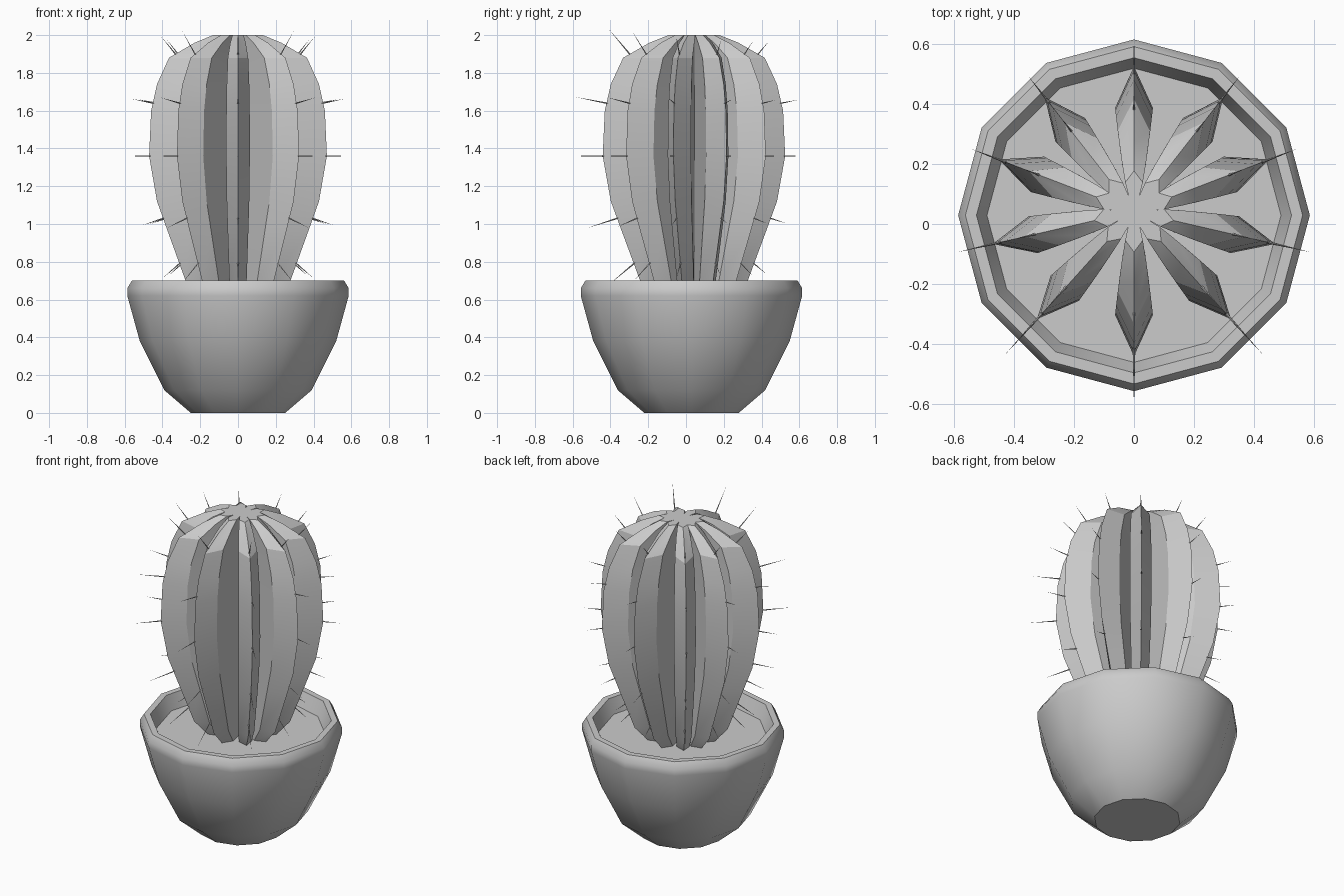
import bpy, bmesh
from math import sin, cos, radians, pi
from mathutils import Vector

cube = bpy.data.objects.get("Cube")
if cube:
    bpy.data.objects.remove(cube, do_unlink=True)

grey = bpy.data.materials.new("plain grey")
grey.use_nodes = True
grey.diffuse_color = (0.6, 0.6, 0.6, 1)
grey.node_tree.nodes["Principled BSDF"].inputs["Base Color"].default_value = (0.6, 0.6, 0.6, 1)

POT_Y, PLANT_Y, SOIL_Z = 0.029, 0.042, 0.61


def finish(bm, name, y, smooth=None):
    """Turn a bmesh into a named object, optionally smooth by angle."""
    bmesh.ops.recalc_face_normals(bm, faces=bm.faces)
    mesh = bpy.data.meshes.new(name)
    bm.to_mesh(mesh)
    bm.free()
    mesh.materials.append(grey)
    obj = bpy.data.objects.new(name, mesh)
    obj.location.y = y
    bpy.context.collection.objects.link(obj)
    if smooth:
        bpy.ops.object.select_all(action='DESELECT')
        obj.select_set(True)
        bpy.context.view_layer.objects.active = obj
        bpy.ops.object.shade_smooth_by_angle(angle=radians(smooth))
    return obj


def loft(bm, rings):
    """Skin closed rings of points, capping both ends."""
    loops = [[bm.verts.new(p) for p in ring] for ring in rings]
    for a, b in zip(loops, loops[1:]):
        n = len(a)
        for i in range(n):
            j = (i + 1) % n
            bm.faces.new((a[i], a[j], b[j], b[i]))
    bm.faces.new(loops[0][::-1])
    bm.faces.new(loops[-1])


def circle(r, z, sides=12):
    return [(r * cos(2 * pi * i / sides), r * sin(2 * pi * i / sides), z) for i in range(sides)]


# Twelve-sided bowl with a bevelled rim and inner wall
bm = bmesh.new()
pot_profile = [(0.25, 0), (0.39, 0.12), (0.52, 0.38), (0.586, 0.62), (0.586, 0.66),
               (0.562, 0.7), (0.525, 0.7), (0.488, SOIL_Z - 0.01)]
loft(bm, [circle(r, z) for r, z in pot_profile])
finish(bm, "pot", POT_Y, 32)

# Soil disc
bm = bmesh.new()
loft(bm, [circle(0.488, SOIL_Z - 0.008), circle(0.49, SOIL_Z)])
finish(bm, "soil", POT_Y)

# Ribs: angle and spine length for one side, mirrored to the other
half = [(-48, 0.16), (-13, 0.12), (21, 0.1), (52, 0.09)]
ribs = [(-90, 0.17)] + half + [(90, 0.09)] + [(180 - a, s) for a, s in reversed(half)]
body_profile = [(0.2, SOIL_Z - 0.005), (0.285, 0.7), (0.385, 0.97), (0.44, 1.12), (0.483, 1.36),
                (0.472, 1.6), (0.44, 1.74), (0.375, 1.88), (0.235, 1.96), (0.135, 2.0)]


def polar(r, angle, side=0):
    """Point at radius r along an angle, shifted sideways."""
    a = radians(angle)
    return r * cos(a) - side * sin(a), r * sin(a) + side * cos(a)


def star(r, z):
    """Cross-section: each rib has two shoulders, a ridge and a valley."""
    s = r / 0.483
    w = 0.063 * s ** 0.6
    pts = []
    for i, (a, _) in enumerate(ribs):
        nxt = ribs[(i + 1) % len(ribs)][0]
        if nxt < a:
            nxt += 360
        for p in (polar(0.345 * r / 0.483, a, -w), polar(r, a),
                  polar(0.345 * r / 0.483, a, w), polar(0.055, (a + nxt) / 2)):
            pts.append((*p, z))
    return pts


# Ribbed cactus body
bm = bmesh.new()
loft(bm, [star(r, z) for r, z in body_profile])
finish(bm, "cactus_body", PLANT_Y, 25)


def ridge_radius(z):
    for (r0, z0), (r1, z1) in zip(body_profile, body_profile[1:]):
        if z0 <= z <= z1:
            return r0 + (r1 - r0) * (z - z0) / (z1 - z0)


# Spines: five per rib, fanning from downward at the base to upward at the top
bm = bmesh.new()
for angle, length in ribs:
    for z, tilt in ((0.79, -40), (1.03, -18), (1.36, 0), (1.64, 11), (1.9, 50)):
        out = Vector((*polar(cos(radians(tilt)), angle), sin(radians(tilt))))
        base = Vector((*polar(ridge_radius(z), angle), z))
        side = Vector((*polar(0, angle, 1), 0))
        up = out.cross(side)
        root = base - out * 0.04
        ring = [bm.verts.new(root + (side * cos(k * pi / 2) + up * sin(k * pi / 2)) * 0.005)
                for k in range(4)]
        tip = bm.verts.new(base + out * length)
        for k in range(4):
            bm.faces.new((ring[k], ring[(k + 1) % 4], tip))
        bm.faces.new(ring[::-1])
finish(bm, "spines", PLANT_Y)
